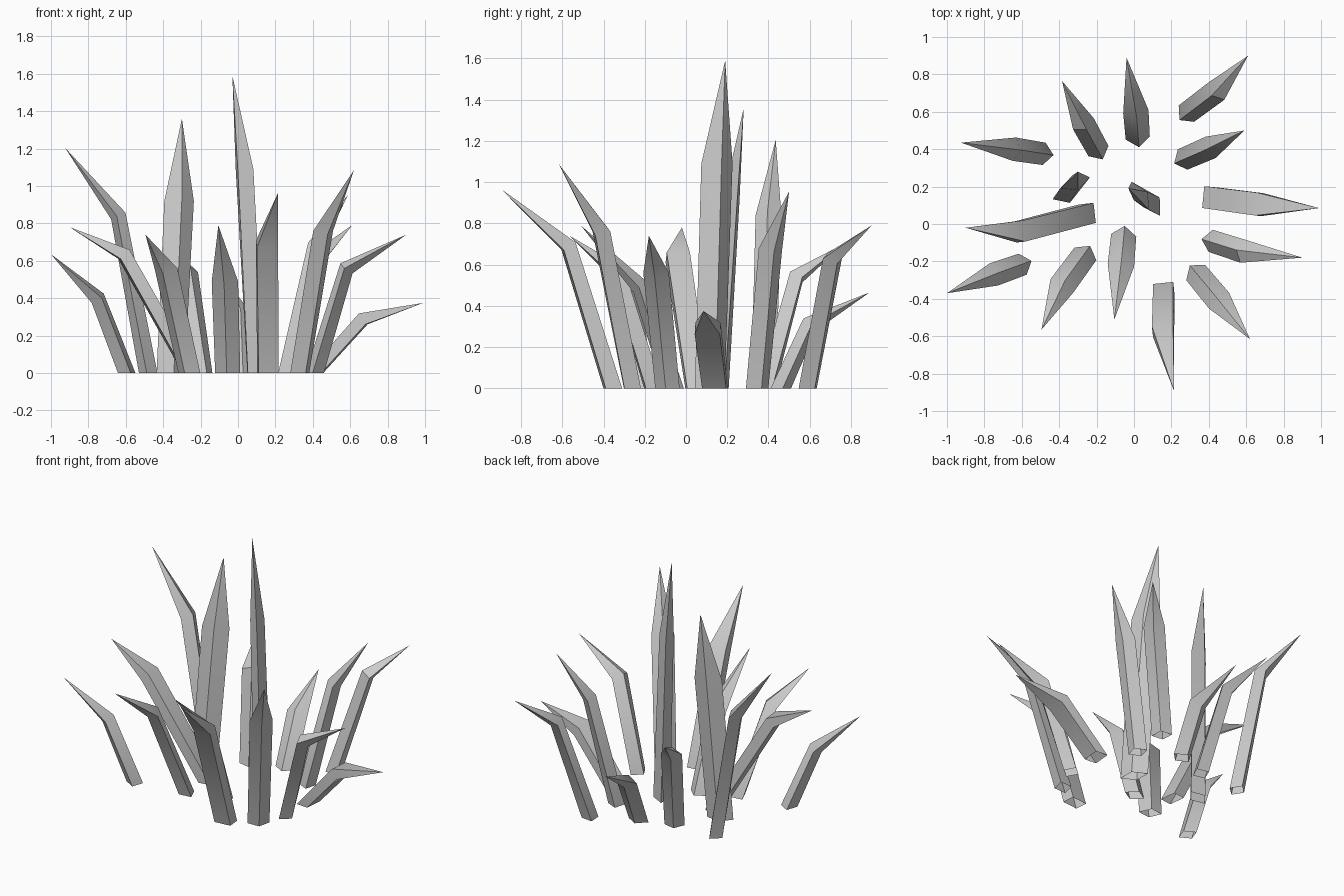
import bpy, bmesh, math
from mathutils import Vector

if "Cube" in bpy.data.objects:
    bpy.data.objects.remove(bpy.data.objects["Cube"])

# base centre (x, y), bend centre (x, y, z), tip, width, flat inner side, width angle (None = across the lean)
BLADES = [
    ((.28, .59), (.44, .71, .63), (.61, .90, .79), .12, False, None),
    ((.26, .345), (.41, .41, .68), (.59, .50, .955), .12, False, None),
    ((.41, .14), (.67, .105, .29), (.99, .085, .375), .13, True, None),
    ((.41, -.09), (.58, -.145, .56), (.90, -.18, .74), .12, False, None),
    ((.33, -.26), (.455, -.41, .76), (.62, -.615, 1.085), .13, False, None),
    ((.16, -.355), (.155, -.57, .69), (.215, -.895, .965), .12, True, None),
    ((-.055, -.06), (-.07, -.22, .49), (-.105, -.51, .79), .135, False, None),
    ((-.26, -.16), (-.385, -.33, .56), (-.495, -.565, .74), .135, False, None),
    ((-.595, -.215), (-.75, -.27, .40), (-1, -.37, .635), .12, False, None),
    ((-.25, .055), (-.61, -.04, .635), (-.90, -.02, .78), .12, True, None),
    ((-.48, .375), (-.64, .40, .84), (-.925, .435, 1.205), .12, False, None),
    ((-.19, .39), (-.27, .535, .54), (-.385, .765, .70), .12, False, None),
    ((.02, .46), (.01, .60, .31), (-.04, .89, .465), .13, False, None),
    ((-.36, .16), (-.315, .22, .92), (-.30, .28, 1.36), .16, False, 20),
    ((.095, .115), (.035, .15, 1.09), (-.03, .19, 1.59), .17, False, -58),
]


def ring(bm, centre, across, depth, flat):
    # four-sided section: a rectangle or a diamond
    if flat:
        offs = [(-.45, -.4), (.45, -.4), (.45, .4), (-.45, .4)]
    else:
        offs = [(-.5, 0), (0, -.5), (.5, 0), (0, .5)]
    return [bm.verts.new(centre + across * a + depth * d) for a, d in offs]


def blade(name, base, bend, tip, width, flat, angle):
    base, bend, tip = Vector((*base, 0)), Vector(bend), Vector(tip)
    up = Vector((0, 0, 1))
    if angle is None:
        lean = tip - base
        across = Vector((-lean.y, lean.x, 0)).normalized()
    else:
        a = math.radians(angle)
        across = Vector((math.cos(a), math.sin(a), 0))
    axis = ((bend - base).normalized() + (tip - bend).normalized()).normalized()
    bm = bmesh.new()
    low = ring(bm, base, across * width, up.cross(across) * .10, flat)
    mid = ring(bm, bend, across * width * 1.05,
               axis.cross(across).normalized() * .085, flat)
    top = bm.verts.new(tip)
    # stem walls and pointed end, open underneath
    for i in range(4):
        j = (i + 1) % 4
        bm.faces.new((low[i], low[j], mid[j], mid[i]))
        bm.faces.new((mid[i], mid[j], top))
    bmesh.ops.recalc_face_normals(bm, faces=bm.faces)
    c = (base + bend) / 2
    f = bm.faces[:][0]
    if f.normal.dot(f.calc_center_median() - c) < 0:
        bmesh.ops.reverse_faces(bm, faces=bm.faces)
    me = bpy.data.meshes.new(name)
    bm.to_mesh(me)
    bm.free()
    ob = bpy.data.objects.new(name, me)
    bpy.context.collection.objects.link(ob)
    ob.select_set(True)
    bpy.context.view_layer.objects.active = ob


# grass tuft
for n, spec in enumerate(BLADES, 1):
    blade(f"grass_blade_{n}", *spec)
bpy.ops.object.shade_smooth_by_angle(angle=math.radians(40))
